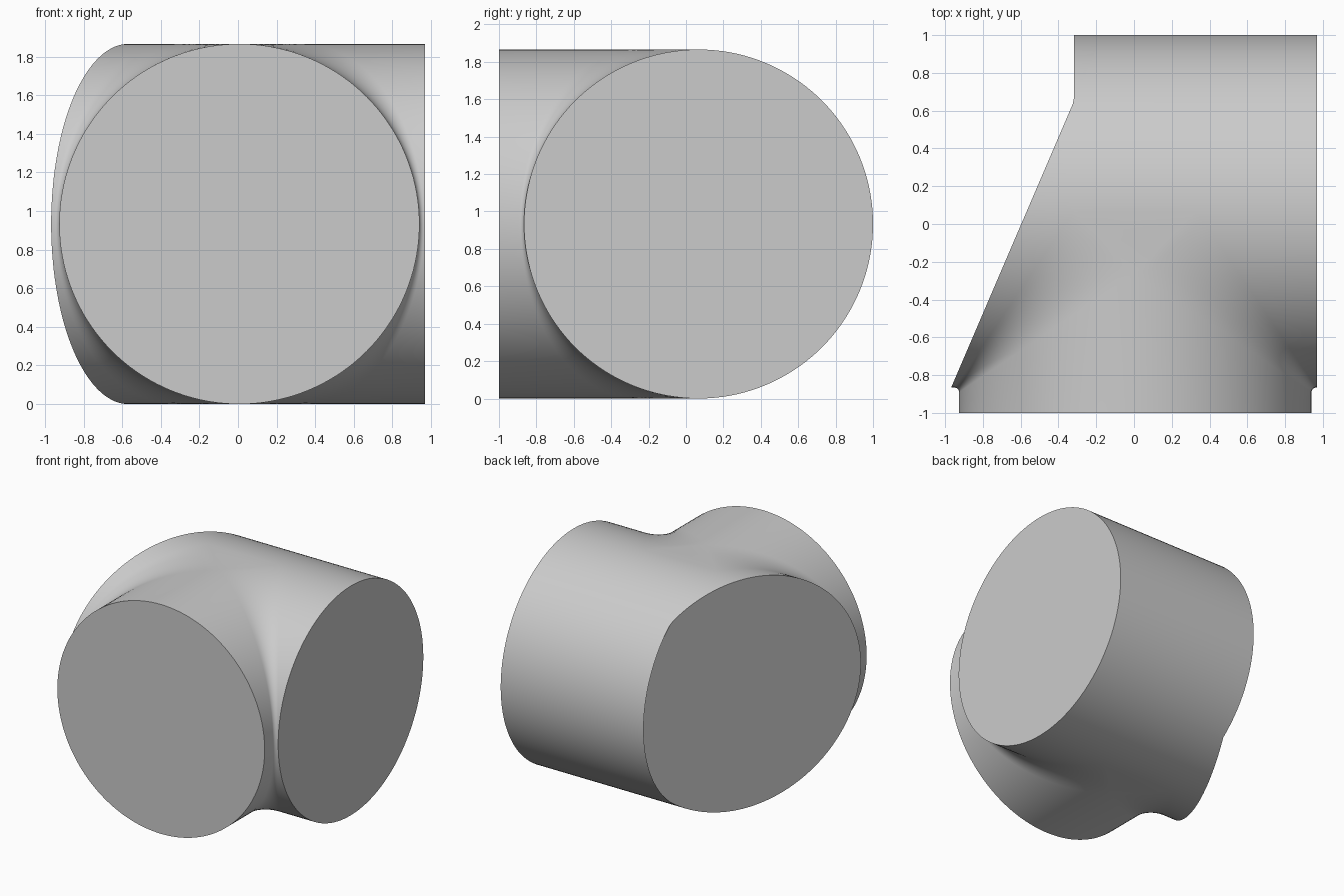
import bpy, bmesh
from math import sin, cos, pi, sqrt
from mathutils import Vector

cube = bpy.data.objects.get("Cube")
if cube:
    bpy.data.objects.remove(cube)

R = 0.933                            # radius of both pipes
CENTRE = Vector((0.007, 0.067, R))   # where the two axes cross
RIGHT_END, BRANCH_END = 0.968, -1.0
ROWS, ARC = 72, 8


def slanted_end(y):
    """x of the obliquely cut end."""
    return -0.968 + (y + 0.866) * 0.8 / 1.866


def end_x(side, y):
    return RIGHT_END if side > 0 else slanted_end(y)


def blend(side, t):
    """Points of the fillet arc from the main pipe to the branch."""
    c = max(cos(t), 1e-4)
    s = sqrt(1 - c * c) * (1 if t > 0 else -1)
    r = (0.025 + 0.3 * (1 - c)) / c
    ball = Vector(((R + r) * c, -(R + r) * c, (R + r) * s))
    a, b = Vector((0, c, -s)), Vector((-c, 0, -s))
    points = []
    for i in range(ARC + 1):
        p = ball + r * a.lerp(b, i / ARC).normalized()
        points.append(CENTRE + Vector((side * p.x, p.y, p.z)))
    return points


def add_grid(bm, rows):
    grid = [[bm.verts.new(p) for p in row] for row in rows]
    for low, high in zip(grid, grid[1:]):
        for i in range(len(low) - 1):
            bm.faces.new((low[i], low[i + 1], high[i + 1], high[i]))


bm = bmesh.new()

# Front half of the main pipe, fillet and branch, on each side
for side in (-1, 1):
    rows = []
    for k in range(ROWS + 1):
        arc = blend(side, pi * (k / ROWS - 0.5))
        first, last = arc[0], arc[-1]
        start = Vector((end_x(side, first.y), first.y, first.z))
        finish = Vector((last.x, BRANCH_END, last.z))
        rows.append([start] + arc + [finish])
    add_grid(bm, rows)

# Back half of the main pipe
inner = [blend(side, pi / 2)[0].x for side in (-1, 1)]
rows = []
for k in range(ROWS + 1):
    t = pi * (k / ROWS - 0.5)
    y, z = CENTRE.y + R * cos(t), R + R * sin(t)
    rows.append([Vector((x, y, z)) for x in (slanted_end(y), *inner, RIGHT_END)])
add_grid(bm, rows)

# Join the pieces and close the ends and the small flats on the crown
bmesh.ops.remove_doubles(bm, verts=bm.verts[:], dist=0.001)
bmesh.ops.holes_fill(bm, edges=bm.edges[:], sides=0)
bmesh.ops.recalc_face_normals(bm, faces=bm.faces[:])

mesh = bpy.data.meshes.new("pipe_tee")
bm.to_mesh(mesh)
bm.free()
tee = bpy.data.objects.new("pipe_tee", mesh)
bpy.context.collection.objects.link(tee)

# Plain grey
grey = bpy.data.materials.new("plain_grey")
grey.use_nodes = True
colour = (0.6, 0.6, 0.6, 1)
grey.diffuse_color = colour
grey.node_tree.nodes["Principled BSDF"].inputs["Base Color"].default_value = colour
mesh.materials.append(grey)

bpy.ops.object.select_all(action="DESELECT")
tee.select_set(True)
bpy.context.view_layer.objects.active = tee
bpy.ops.object.shade_smooth_by_angle(angle=0.5)
